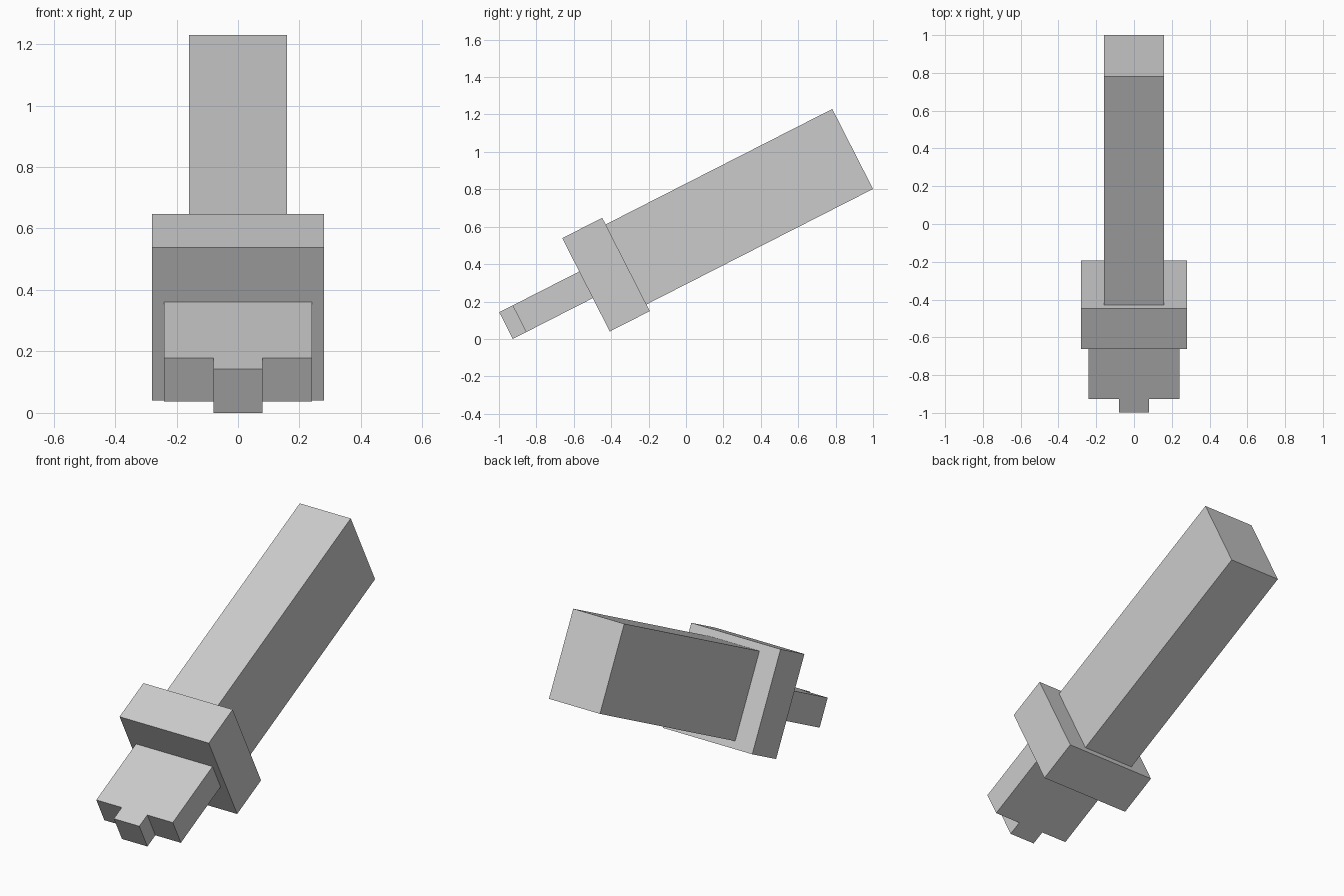
import bpy, bmesh, math
from mathutils import Matrix

old = bpy.data.objects.get("Cube")
if old:
    bpy.data.objects.remove(old, do_unlink=True)

# Single plain grey
grey = bpy.data.materials.new("plain grey")
grey.use_nodes = True
colour = (0.6, 0.6, 0.6, 1.0)
grey.diffuse_color = colour
grey.node_tree.nodes["Principled BSDF"].inputs["Base Color"].default_value = colour

# All parts share one axis, tilted up towards the back
TILT = Matrix.Rotation(math.radians(27), 4, 'X')
AXIS_HEIGHT = 0.5004


def extruded_part(name, outline, thickness):
    """Extrude an outline (x, distance along axis) evenly about the axis, then tilt it."""
    bm = bmesh.new()
    base = bm.faces.new([bm.verts.new((x, y, AXIS_HEIGHT - thickness / 2)) for x, y in outline])
    top = bmesh.ops.extrude_face_region(bm, geom=[base])["geom"]
    verts = [v for v in top if isinstance(v, bmesh.types.BMVert)]
    bmesh.ops.translate(bm, verts=verts, vec=(0, 0, thickness))
    bmesh.ops.recalc_face_normals(bm, faces=bm.faces[:])
    bm.transform(TILT)
    mesh = bpy.data.meshes.new(name)
    bm.to_mesh(mesh)
    bm.free()
    mesh.materials.append(grey)
    obj = bpy.data.objects.new(name, mesh)
    bpy.context.collection.objects.link(obj)
    return obj


def mirrored(half):
    """Complete a right-hand half outline across x = 0."""
    return half + [(-x, y) for x, y in reversed(half)]


# Long rectangular handle
extruded_part("handle", mirrored([(0.16, -0.105), (0.16, 1.255)]), 0.48)

# Square collar block
extruded_part("collar", mirrored([(0.28, -0.345), (0.28, -0.105)]), 0.56)

# Flat blade with a narrow centre tab at its end
extruded_part("blade", mirrored([(0.08, -0.825), (0.08, -0.745),
                                 (0.24, -0.745), (0.24, -0.345)]), 0.16)
